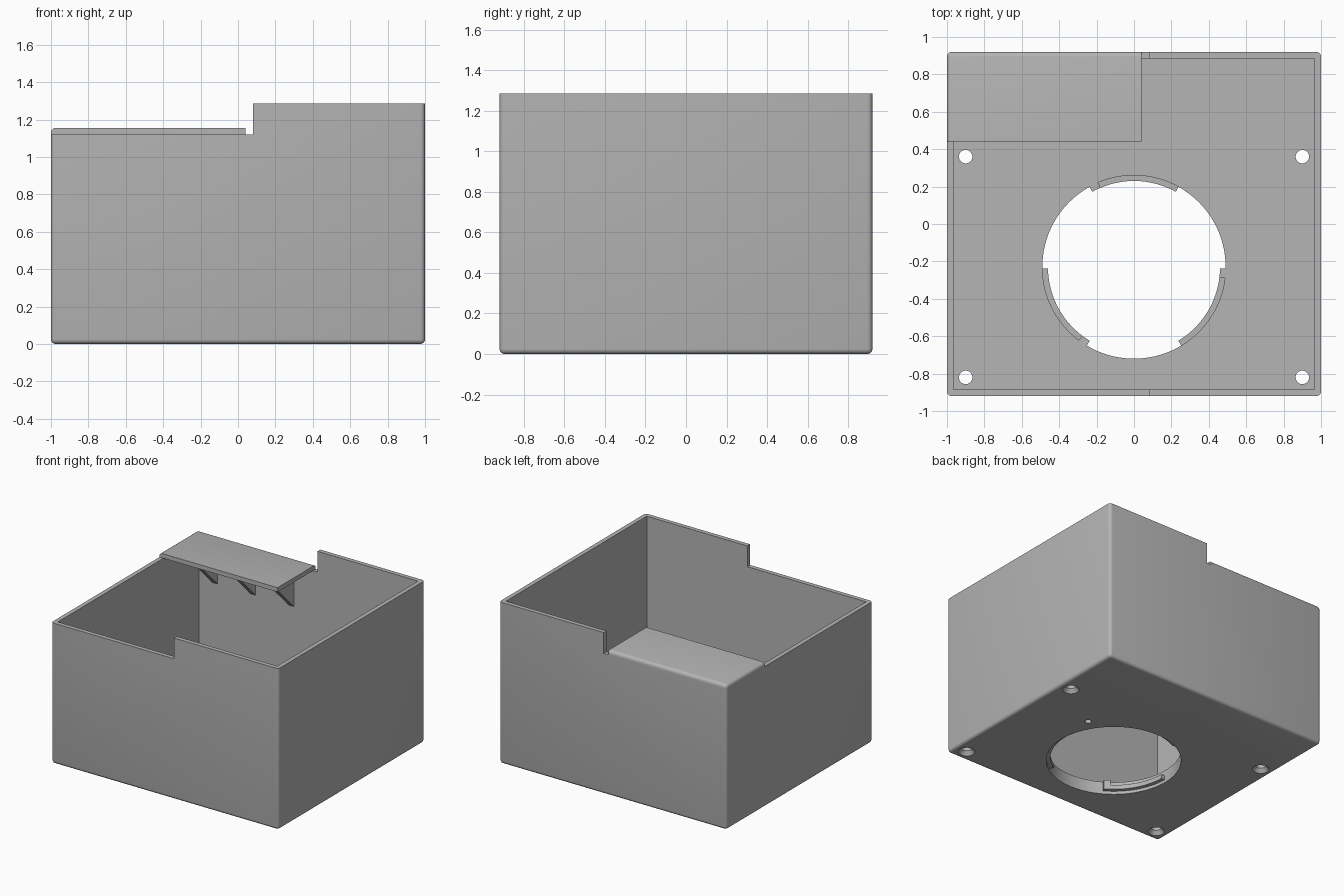
import bpy, bmesh, math
from mathutils import Matrix

cube = bpy.data.objects.get("Cube")
if cube:
    bpy.data.objects.remove(cube, do_unlink=True)

# Single plastic colour
grey = bpy.data.materials.new("plain grey plastic")
grey.use_nodes = True
COLOUR = (0.46, 0.46, 0.46, 1)
grey.diffuse_color = COLOUR
grey.node_tree.nodes["Principled BSDF"].inputs["Base Color"].default_value = COLOUR

HX, HY = 1.0, 0.92            # half size of the box
HIGH, LOW = 1.285, 1.12       # tall and lowered wall heights
WALL, FLOOR = 0.035, 0.1
STEP_X = 0.08                 # where the wall height changes
HOLE_Y, HOLE_R, LUG_R = -0.23, 0.49, 0.46


def finish(name, bm):
    bmesh.ops.recalc_face_normals(bm, faces=bm.faces)
    mesh = bpy.data.meshes.new(name)
    bm.to_mesh(mesh)
    bm.free()
    mesh.materials.append(grey)
    obj = bpy.data.objects.new(name, mesh)
    bpy.context.collection.objects.link(obj)
    return obj


def box(name, lo, hi, rounded=None, radius=0.025):
    """Box between two corners; rounded(midpoint, direction) picks edges to round."""
    bm = bmesh.new()
    bmesh.ops.create_cube(bm, size=1)
    for v in bm.verts:
        v.co = [(a + b) / 2 + c * (b - a) for a, b, c in zip(lo, hi, v.co)]
    if rounded:
        edges = [e for e in bm.edges
                 if rounded((e.verts[0].co + e.verts[1].co) / 2,
                            (e.verts[0].co - e.verts[1].co).normalized())]
        bmesh.ops.bevel(bm, geom=edges, offset=radius, segments=4,
                        profile=0.5, affect='EDGES')
    return finish(name, bm)


def cone(name, x, y, z0, z1, r0, r1, sides=40):
    bm = bmesh.new()
    bmesh.ops.create_cone(bm, cap_ends=True, segments=sides, radius1=r0,
                          radius2=r1, depth=z1 - z0,
                          matrix=Matrix.Translation((x, y, (z0 + z1) / 2)))
    return finish(name, bm)


def extrude(name, points, offset):
    """Solid made by pushing one polygon along an offset."""
    bm = bmesh.new()
    face = bm.faces.new([bm.verts.new(p) for p in points])
    moved = bmesh.ops.extrude_face_region(bm, geom=[face], use_keep_orig=True)
    bmesh.ops.translate(bm, vec=offset,
                        verts=[g for g in moved["geom"] if isinstance(g, bmesh.types.BMVert)])
    return finish(name, bm)


def sector(name, start, end, r0, r1, z0, z1):
    """Curved block around the round opening."""
    n = max(2, round((end - start) / 3))
    angles = [math.radians(start + (end - start) * i / n) for i in range(n + 1)]
    arc = [(r0, a) for a in angles] + [(r1, a) for a in reversed(angles)]
    pts = [(r * math.cos(a), HOLE_Y + r * math.sin(a), z0) for r, a in arc]
    return extrude(name, pts, (0, 0, z1 - z0))


def cut(target, cutters):
    for c in cutters:
        c.hide_render = True
        mod = target.modifiers.new("cut", 'BOOLEAN')
        mod.operation, mod.solver, mod.object = 'DIFFERENCE', 'EXACT', c
    bpy.context.view_layer.update()
    graph = bpy.context.evaluated_depsgraph_get()
    mesh = bpy.data.meshes.new_from_object(target.evaluated_get(graph))
    target.modifiers.clear()
    target.data = mesh
    for c in cutters:
        bpy.data.objects.remove(c, do_unlink=True)


def smooth(obj):
    bpy.ops.object.select_all(action='DESELECT')
    obj.select_set(True)
    bpy.context.view_layer.objects.active = obj
    bpy.ops.object.shade_smooth_by_angle(angle=math.radians(30))


# Open box with rounded upright and bottom edges
body = box("box_body", (-HX, -HY, 0), (HX, HY, HIGH),
           lambda m, d: abs(d.z) > 0.9 or m.z < 0.01)

# Inside space and lowered wall side
cutters = [
    box("inside_cutter", (WALL - HX, WALL - HY, FLOOR), (HX - WALL, HY - WALL, 2)),
    box("step_cutter", (-2, -2, LOW), (STEP_X, 2, 2)),
    cone("opening_cutter", 0, HOLE_Y, -1, 0.5, HOLE_R, HOLE_R, 120),
    cone("pin_hole_cutter", 0.507, 0.085, -0.05, 0.06, 0.024, 0.024, 24),
]

# Countersunk screw holes in the floor
for x in (-0.9, 0.9):
    for y in (-0.82, 0.36):
        cutters.append(cone("screw_cutter", x, y, -0.2, 0.3, 0.036, 0.036))
        cutters.append(cone("countersink_cutter", x, y, -0.03, 0.03, 0.084, 0.036))
cut(body, cutters)
smooth(body)

# Three locking lugs in the opening, each with an end stop
for i in range(3):
    start = 61 + 120 * i
    smooth(sector(f"locking_lug_{i + 1}", start, start + 58, LUG_R, HOLE_R + 0.005, 0.025, 0.06))
    smooth(sector(f"lug_stop_{i + 1}", start + 52, start + 58, LUG_R, HOLE_R + 0.005, 0.025, FLOOR))

# Corner shelf, rounded on its outer edges
shelf = box("corner_shelf", (-HX, 0.44, LOW), (0.04, HY, LOW + 0.035),
            lambda m, d: (m.z > LOW + 0.03 and (m.x < -0.99 or m.y > HY - 0.01))
            or (abs(d.z) > 0.9 and m.x < -0.99 and m.y > HY - 0.01))
smooth(shelf)

# Triangular brackets between shelf and back wall
back, drop, thick = HY - WALL, 0.33, 0.045
for i in range(3):
    x = -0.845 + 0.336 * i
    extrude(f"shelf_bracket_{i + 1}",
            [(x, back, LOW), (x, back - drop, LOW), (x, back, LOW - drop)],
            (thick, 0, 0))
